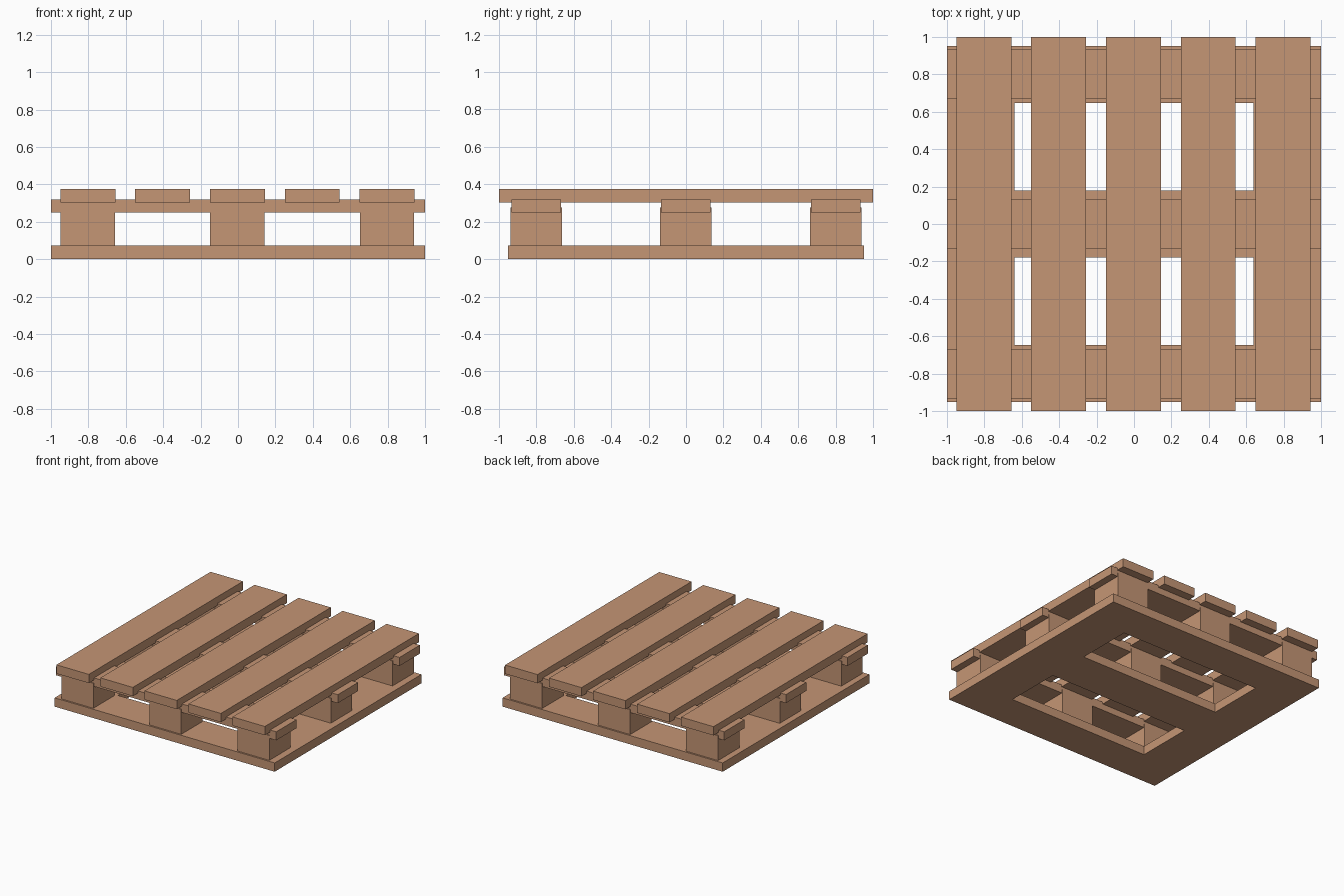
import bpy, bmesh

if "Cube" in bpy.data.objects:
    bpy.data.objects.remove(bpy.data.objects["Cube"])

wood = bpy.data.materials.new("tan wood")
wood.diffuse_color = (0.56, 0.304, 0.178, 1)
wood.use_nodes = True
wood.node_tree.nodes["Principled BSDF"].inputs["Base Color"].default_value = wood.diffuse_color


def finish(bm, name):
    mesh = bpy.data.meshes.new(name)
    bm.to_mesh(mesh)
    bm.free()
    mesh.materials.append(wood)
    obj = bpy.data.objects.new(name, mesh)
    bpy.context.collection.objects.link(obj)
    return obj


def box(name, x0, x1, y0, y1, z0, z1):
    bm = bmesh.new()
    bmesh.ops.create_cube(bm, size=1)
    for v in bm.verts:
        v.co = (x1 if v.co.x > 0 else x0,
                y1 if v.co.y > 0 else y0,
                z1 if v.co.z > 0 else z0)
    return finish(bm, name)


# Bottom frame: one flat sheet with two openings, extruded to thickness
xs = (-1.0, -0.64, 0.64, 1.0)
ys = (-0.952, -0.647, -0.18, 0.18, 0.647, 0.952)
bm = bmesh.new()
grid = [[bm.verts.new((x, y, 0)) for y in ys] for x in xs]
for i in range(3):
    for j in range(5):
        if i == 1 and j in (1, 3):
            continue
        bm.faces.new((grid[i][j], grid[i + 1][j],
                      grid[i + 1][j + 1], grid[i][j + 1]))
ext = bmesh.ops.extrude_face_region(bm, geom=bm.faces[:], use_keep_orig=True)
for v in ext["geom"]:
    if isinstance(v, bmesh.types.BMVert):
        v.co.z = 0.072
bmesh.ops.recalc_face_normals(bm, faces=bm.faces[:])
bmesh.ops.dissolve_limit(bm, angle_limit=0.01, verts=bm.verts[:], edges=bm.edges[:])
finish(bm, "bottom_frame")

# Spacer blocks and cross boards, three rows
for r, y in enumerate((-0.8, -0.001, 0.8)):
    for c, x in enumerate((-0.803, -0.004, 0.796)):
        box(f"spacer_block_{r}_{c}", x - 0.145, x + 0.145,
            y - 0.138, y + 0.138, 0.07, 0.277)
    box(f"cross_board_{r}", -1, 1, y - 0.132, y + 0.132, 0.25, 0.32)

# Top deck boards
for i in range(5):
    x = -0.803 + 0.4 * i
    box(f"deck_board_{i}", x - 0.147, x + 0.147, -1, 1, 0.303, 0.375)
